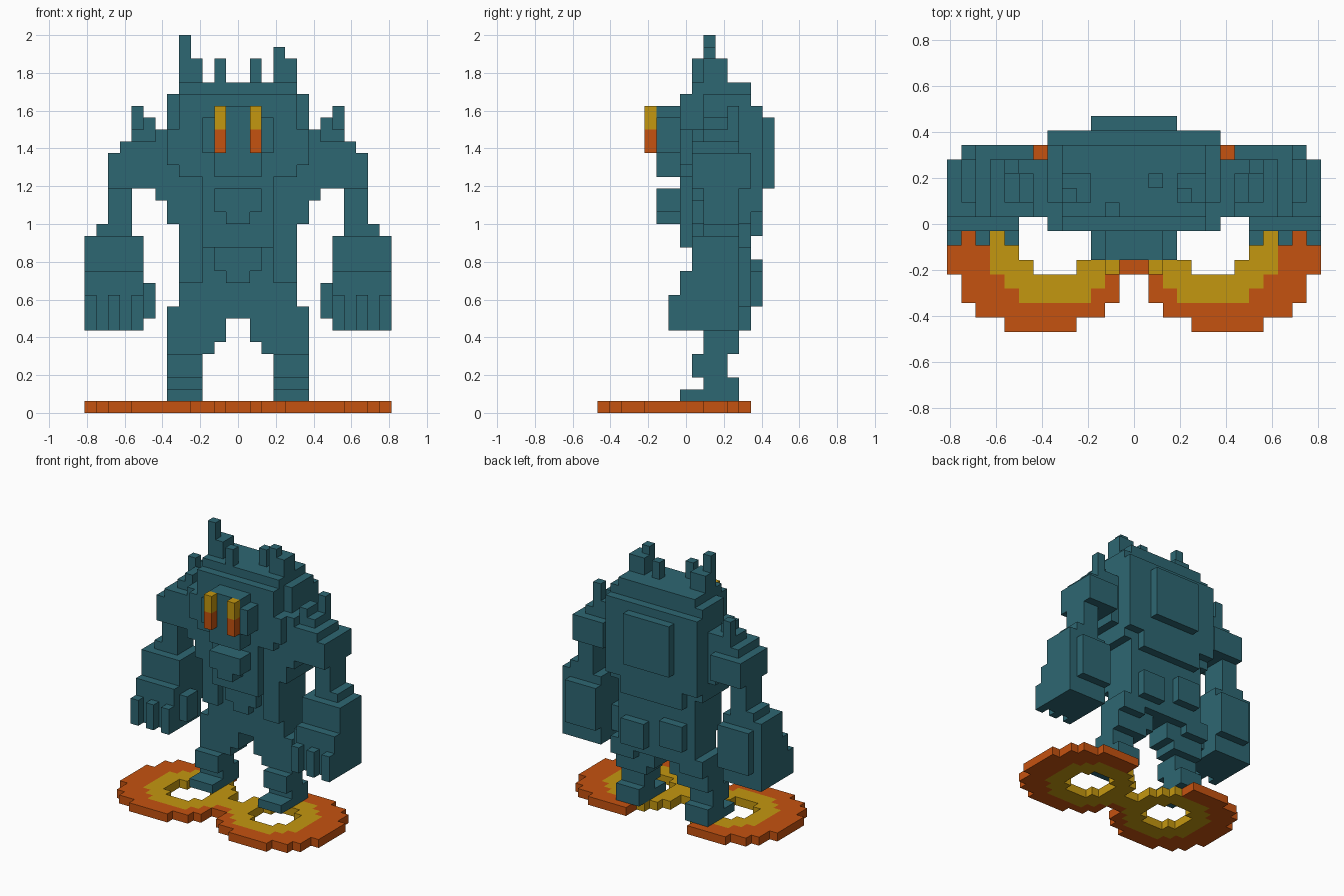
import bpy, bmesh

if "Cube" in bpy.data.objects:
    bpy.data.objects.remove(bpy.data.objects["Cube"])

U = 1 / 16      # block size
Y_MID = 7.5     # depth index lying on y = 0


def material(name, color):
    m = bpy.data.materials.new(name)
    m.use_nodes = True
    m.diffuse_color = (*color, 1)
    m.node_tree.nodes["Principled BSDF"].inputs["Base Color"].default_value = (*color, 1)
    return m


TEAL = material("teal stone", (0.027, 0.135, 0.17))
ORANGE = material("ember orange", (0.56, 0.085, 0.005))
YELLOW = material("glow yellow", (0.55, 0.31, 0.005))


def finish(name, bm, mats):
    mesh = bpy.data.meshes.new(name)
    bm.to_mesh(mesh)
    bm.free()
    for m in mats:
        mesh.materials.append(m)
    bpy.context.collection.objects.link(bpy.data.objects.new(name, mesh))


def blocks(name, boxes, mat=TEAL, side=1):
    """Boxes given as x, depth and height ranges in blocks; side -1 mirrors x."""
    bm = bmesh.new()
    for x0, x1, y0, y1, z0, z1 in boxes:
        if side < 0:
            x0, x1 = -x1, -x0
        cube = bmesh.ops.create_cube(bm, size=1)["verts"]
        for v in cube:
            v.co.x = (x1 if v.co.x > 0 else x0) * U
            v.co.y = ((y1 if v.co.y > 0 else y0) - Y_MID) * U
            v.co.z = (z1 if v.co.z > 0 else z0) * U
    finish(name, bm, [mat])


# Trunk
blocks("torso", [(-5, 5, 9, 13, 8, 16), (-6, 6, 8, 13, 16, 21),
                 (-3, 3, 7, 9, 14, 21), (-5, 5, 8, 9, 14, 16)])
blocks("belly_wedge", [(-2, 2, 8, 9, 12, 14), (-1, 1, 8, 9, 11, 12)])
blocks("back_plate", [(-6, 6, 13, 14, 17, 26), (-4, 4, 13, 14, 15, 17),
                      (-3, 3, 14, 15, 19, 25)])
blocks("lower_back_ridges", [(-4, -1, 13, 14, 10, 13), (1, 4, 13, 14, 9, 12)])

# Head
blocks("head", [(-5, 5, 7, 13, 20, 27), (-6, 6, 7, 13, 21, 24),
                (-6, 6, 9, 13, 24, 27), (-5, 5, 8, 13, 27, 28)])
blocks("face", [(-2, 2, 5, 7, 20, 26), (-3, 3, 5, 7, 22, 25)])
blocks("jaw", [(-2, 2, 5, 7, 17, 19), (-1, 1, 5, 7, 16, 17)])
blocks("right_horn", [(-5, -3, 9, 11, 28, 30), (-5, -4, 9, 10, 30, 32)])
blocks("left_horn", [(3, 5, 9, 11, 28, 30), (3, 4, 9, 10, 30, 31)])
blocks("crown_spikes", [(-2, -1, 8, 9, 28, 30), (1, 2, 10, 11, 28, 30)])

# Paired parts
for label, s in (("left", 1), ("right", -1)):
    blocks(label + "_eye_top", [(1, 2, 4, 5, 24, 26)], YELLOW, s)
    blocks(label + "_eye_bottom", [(1, 2, 4, 5, 22, 24)], ORANGE, s)
    blocks(label + "_hip_side", [(3, 5, 8, 9, 11, 14)], TEAL, s)
    blocks(label + "_shoulder", [(6, 7, 8, 12, 18, 24), (7, 11, 8, 13, 19, 22),
                                 (7, 10, 8, 12, 22, 23), (7, 9, 9, 12, 23, 24),
                                 (7, 8, 9, 11, 24, 25), (8, 9, 11, 12, 24, 26)], TEAL, s)
    blocks(label + "_elbow", [(9, 11, 9, 12, 15, 19), (9, 12, 9, 12, 15, 16)], TEAL, s)
    blocks(label + "_forearm", [(8, 13, 8, 12, 12, 15), (8, 12, 12, 13, 9, 14)], TEAL, s)
    blocks(label + "_hand", [(8, 13, 7, 12, 7, 12), (7, 8, 8, 10, 8, 11)], TEAL, s)
    blocks(label + "_fingers", [(x, x + 1, 6, 7, 7, 10) for x in (8, 10, 12)], TEAL, s)
    blocks(label + "_thigh", [(1, 6, 9, 12, 6, 8), (2, 6, 9, 12, 5, 6),
                              (3, 6, 9, 13, 7, 9)], TEAL, s)
    blocks(label + "_shin", [(3, 6, 8, 11, 3, 5), (3, 6, 9, 12, 2, 3)], TEAL, s)
    blocks(label + "_foot", [(3, 6, 7, 12, 1, 2)], TEAL, s)


# Ground rings: 0 is orange, 1 is yellow, None is empty
def ring_cell(i, j):
    glow = (i - 5) ** 2 + (j - 6) ** 2
    if glow <= 5:
        return None
    if glow <= 20 or (i == 0 and j in (5, 6)):
        return 1
    if (i - 6) ** 2 + (j - 6) ** 2 <= 42 and not (i < 4 and j > 6):
        return 0
    return None


cells = {}
for i in range(13):
    for j in range(13):
        c = ring_cell(i, j)
        if c is not None:
            cells[i, j] = cells[-1 - i, j] = c

bm = bmesh.new()
for (i, j), c in cells.items():
    corners = [((i + a) * U, (j + b - Y_MID) * U) for a, b in ((0, 0), (1, 0), (1, 1), (0, 1))]
    low = [bm.verts.new((x, y, 0)) for x, y in corners]
    high = [bm.verts.new((x, y, U)) for x, y in corners]
    faces = [bm.faces.new(low[::-1]), bm.faces.new(high)]
    for k, (dx, dy) in enumerate(((0, -1), (1, 0), (0, 1), (-1, 0))):
        if (i + dx, j + dy) not in cells:
            n = (k + 1) % 4
            faces.append(bm.faces.new((low[k], low[n], high[n], high[k])))
    for f in faces:
        f.material_index = c
bmesh.ops.remove_doubles(bm, verts=bm.verts, dist=0.001)
finish("ground_rings", bm, [ORANGE, YELLOW])
